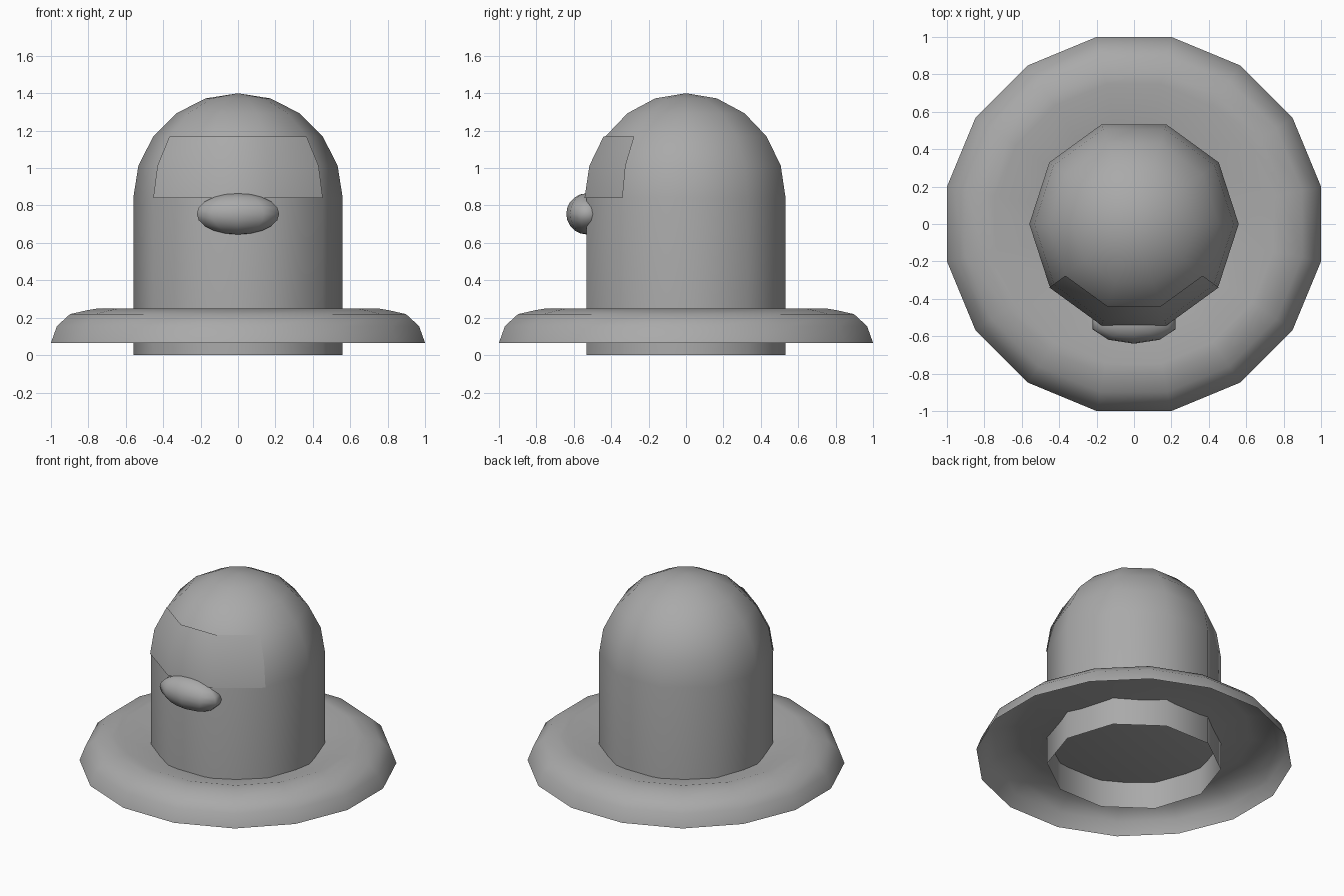
import bpy, bmesh
from math import cos, sin, pi, radians

cube = bpy.data.objects.get("Cube")
if cube:
    bpy.data.objects.remove(cube, do_unlink=True)

grey = bpy.data.materials.new("matte_grey")
grey.use_nodes = True
GREY = (0.4, 0.4, 0.4, 1)
grey.diffuse_color = GREY
grey.node_tree.nodes["Principled BSDF"].inputs["Base Color"].default_value = GREY


def finish(name, bm):
    bmesh.ops.remove_doubles(bm, verts=bm.verts, dist=0.0005)
    mesh = bpy.data.meshes.new(name)
    bm.to_mesh(mesh)
    bm.free()
    mesh.materials.append(grey)
    mesh.shade_smooth()
    obj = bpy.data.objects.new(name, mesh)
    bpy.context.collection.objects.link(obj)
    return obj


def lathe(name, profile, sides, start=0.0, columns=None):
    """Turn a (radius, height) profile around z, listed from bottom/outside up/in."""
    bm = bmesh.new()
    columns = columns or sides
    rings = []
    for r, z in profile:
        angles = [start + 2 * pi * i / sides for i in range(columns + 1)]
        rings.append([bm.verts.new((r * cos(a), r * sin(a), z)) for a in angles])
    for low, high in zip(rings, rings[1:]):
        for i in range(columns):
            bm.faces.new((low[i], low[i + 1], high[i + 1], high[i]))
    bmesh.ops.dissolve_degenerate(bm, dist=0.0005, edges=bm.edges)
    return finish(name, bm)


# Body: open ten-sided tube with a round dome
R, SHOULDER = 0.56, 0.84
dome = [(R * cos(radians(a)), SHOULDER + R * sin(radians(a))) for a in range(0, 91, 18)]
lathe("body", [(R, 0)] + dome, 10)

# Visor: front three columns of the dome, set slightly forward
visor = lathe("visor", dome[:3], 10, start=radians(216), columns=3)
visor.location.y = -0.01

# Brim: rolled edge, crest, then a dip in to the body
brim = [(1.02, 0.065), (0.987, 0.155), (0.916, 0.219), (0.818, 0.241),
        (0.76, 0.25), (0.53, 0.185), (0, 0.185)]
lathe("brim", brim, 16, start=radians(11.25))

# Nose: flattened ball on the front
bm = bmesh.new()
bmesh.ops.create_uvsphere(bm, u_segments=10, v_segments=10, radius=1)
bmesh.ops.scale(bm, vec=(0.232, 0.11, 0.11), verts=bm.verts)
bmesh.ops.translate(bm, vec=(0, -0.53, 0.755), verts=bm.verts)
finish("nose", bm)
